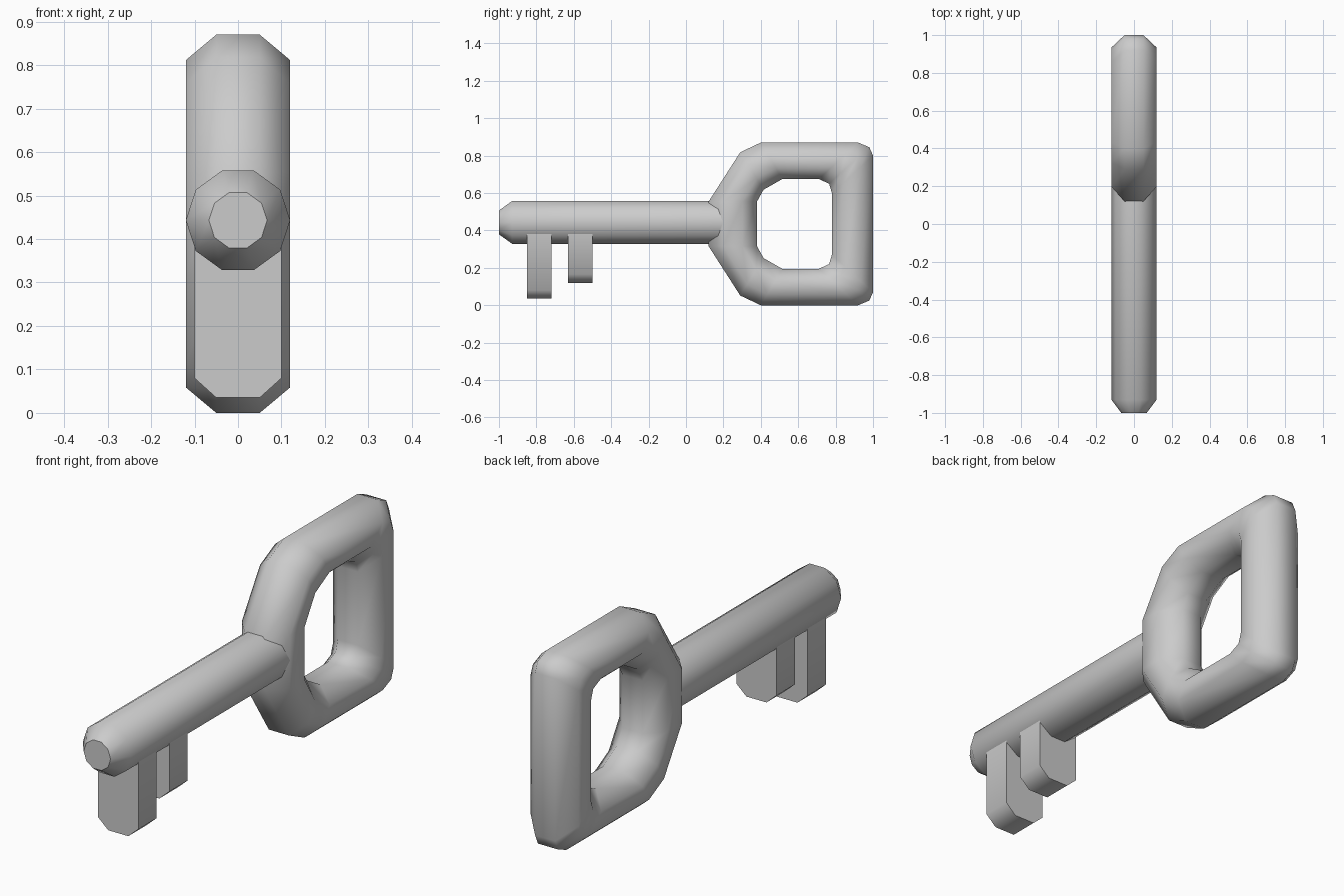
import bpy, bmesh, math

if "Cube" in bpy.data.objects:
    bpy.data.objects.remove(bpy.data.objects["Cube"])

SHAFT_Z = 0.443   # axis height of the shaft
BOW_Z = 0.435     # mid height of the bow


def make(name, verts, faces, angle):
    mesh = bpy.data.meshes.new(name)
    mesh.from_pydata(verts, [], faces)
    bm = bmesh.new()
    bm.from_mesh(mesh)
    bmesh.ops.recalc_face_normals(bm, faces=bm.faces)
    bm.to_mesh(mesh)
    bm.free()
    obj = bpy.data.objects.new(name, mesh)
    bpy.context.collection.objects.link(obj)
    bpy.ops.object.select_all(action='DESELECT')
    obj.select_set(True)
    bpy.context.view_layer.objects.active = obj
    bpy.ops.object.shade_smooth_by_angle(angle=math.radians(angle))
    return obj


def skin(name, rings, angle, closed=False):
    """Join rings of equal length; cap both ends or close into a loop."""
    n, m = len(rings[0]), len(rings)
    verts = [p for ring in rings for p in ring]
    faces = []
    for i in range(m if closed else m - 1):
        a, b = i * n, ((i + 1) % m) * n
        faces += [(a + j, a + (j + 1) % n, b + (j + 1) % n, b + j) for j in range(n)]
    if not closed:
        faces += [tuple(range(n)), tuple(range((m - 1) * n, m * n))]
    return make(name, verts, faces, angle)


# Ten-sided shaft with a tapered tip
def circle(y, r, n=10):
    return [(r * math.cos(2 * math.pi * k / n), y,
             SHAFT_Z + r * math.sin(2 * math.pi * k / n)) for k in range(n)]


skin("shaft", [circle(-1, 0.067), circle(-0.93, 0.12), circle(0.20, 0.12)], 50)


# Two teeth with chamfered lower ends
def tooth(name, y0, y1, bottom):
    half = [(0.1, 0.42), (0.1, bottom + 0.045), (0.05, bottom)]
    outline = half + [(-x, z) for x, z in reversed(half)]
    skin(name, [[(x, y, z) for x, z in outline] for y in (y0, y1)], 50)


tooth("front_tooth", -0.85, -0.72, 0.035)
tooth("rear_tooth", -0.63, -0.50, 0.12)

# Bow: matching upper halves of the outer and hole outlines (y, z), mirrored down
outer = [(0.12, 0.553), (0.29, 0.818), (0.40, 0.87), (0.92, 0.87), (0.98, 0.845), (1.0, 0.80)]
inner = [(0.38, 0.555), (0.415, 0.618), (0.515, 0.675), (0.71, 0.675), (0.765, 0.65), (0.78, 0.60)]


def mirrored(pts):
    return pts + [(y, 2 * BOW_Z - z) for y, z in reversed(pts)]


# Octagonal section: fraction from outer to inner outline, and x
half = [(0, 0.05), (0.3, 0.12), (0.7, 0.12), (1, 0.05)]
section = half + [(t, -x) for t, x in reversed(half)]
rings = [[(x, a[0] + (b[0] - a[0]) * t, a[1] + (b[1] - a[1]) * t) for t, x in section]
         for a, b in zip(mirrored(outer), mirrored(inner))]
skin("bow", rings, 65, closed=True)
